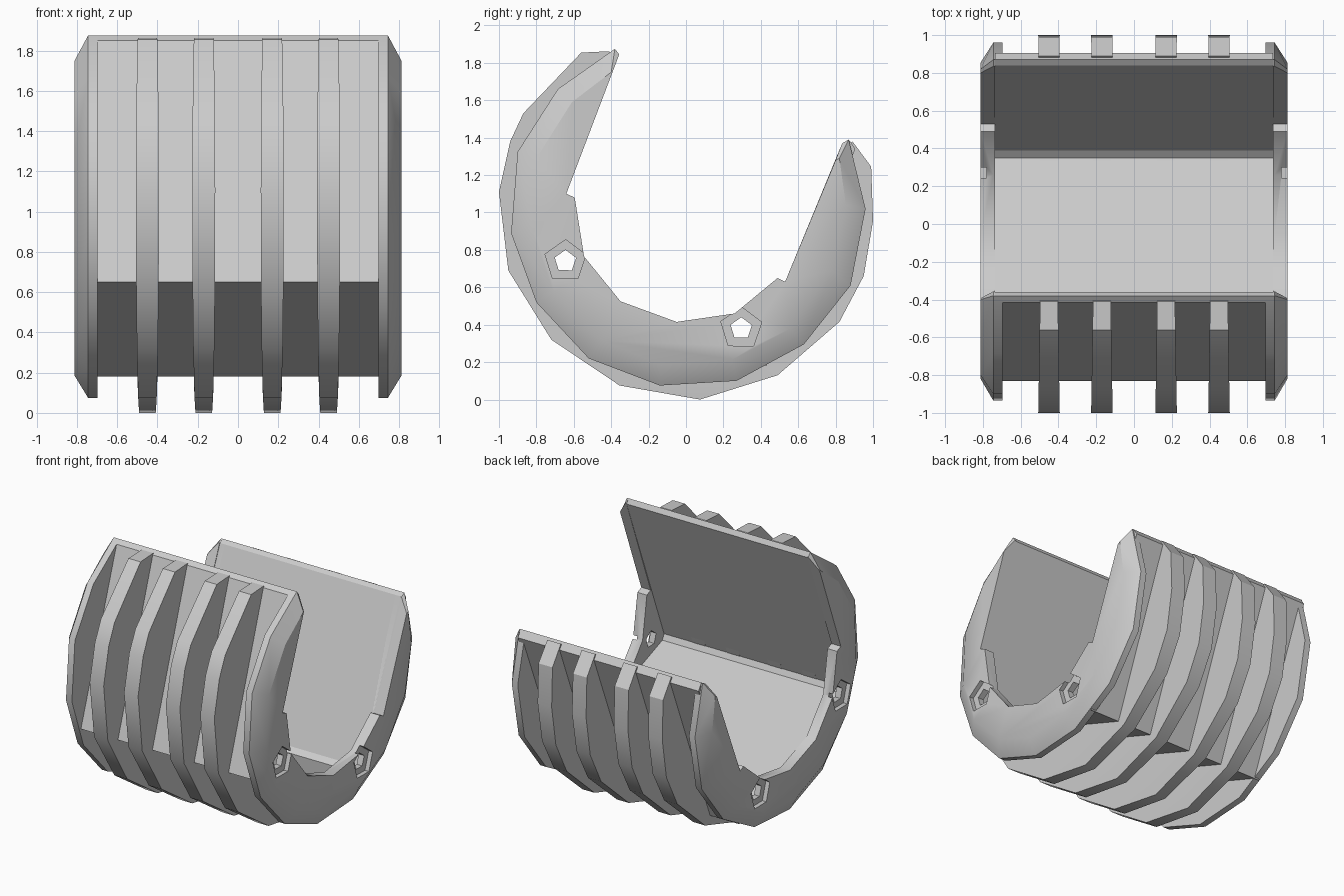
import bpy, bmesh, math
from mathutils import Vector
from mathutils.geometry import tessellate_polygon

cube = bpy.data.objects.get("Cube")
if cube:
    bpy.data.objects.remove(cube, do_unlink=True)

grey = bpy.data.materials.new("light_grey")
grey.use_nodes = True
grey.diffuse_color = (0.6, 0.6, 0.6, 1)
grey.node_tree.nodes["Principled BSDF"].inputs["Base Color"].default_value = (0.6, 0.6, 0.6, 1)


def loft(name, loops):
    """Skin matching closed loops of (x, y, z) points and cap both ends."""
    bm = bmesh.new()
    rings = [[bm.verts.new(p) for p in loop] for loop in loops]
    n = len(rings[0])
    for a, b in zip(rings, rings[1:]):
        for i in range(n):
            j = (i + 1) % n
            bm.faces.new((a[i], a[j], b[j], b[i]))
    for ring in (rings[0], rings[-1]):
        flat = [Vector((v.co.y, v.co.z, 0)) for v in ring]
        for tri in tessellate_polygon([flat]):
            bm.faces.new([ring[i] for i in tri])
    bmesh.ops.recalc_face_normals(bm, faces=bm.faces)
    mesh = bpy.data.meshes.new(name)
    bm.to_mesh(mesh)
    bm.free()
    mesh.materials.append(grey)
    obj = bpy.data.objects.new(name, mesh)
    bpy.context.collection.objects.link(obj)
    return obj


def at(x, profile):
    return [(x, y, z) for y, z in profile]


def smooth(obj):
    bpy.ops.object.select_all(action='DESELECT')
    obj.select_set(True)
    bpy.context.view_layer.objects.active = obj
    bpy.ops.object.shade_smooth_by_angle(angle=math.radians(32))


# Side profiles as (y, z), outer paths run front to back, inner paths back to front
shell_out = [(-.38, 1.875), (-.415, 1.85), (-.83, .65), (.43, .18), (.905, 1.34), (.87, 1.39)]
shell_in = [(.84, 1.37), (.39, .285), (.35, .255), (-.775, .68), (-.795, .72), (-.36, 1.84)]
rim = [(-.38, 1.875), (-.685, 1.66), (-.90, 1.325), (-.935, .89), (-.80, .52), (-.52, .22),
       (-.14, .075), (.27, .10), (.63, .295), (.88, .61), (.96, 1.02), (.87, 1.39)]
rim_small = [(-.40, 1.75), (-.61, 1.59), (-.80, 1.29), (-.82, .90), (-.71, .58), (-.45, .315),
             (-.13, .185), (.25, .215), (.56, .38), (.78, .69), (.855, 1.04), (.82, 1.29)]
opening = [(.53, .63), (.49, .65), (.26, .46), (-.05, .415), (-.35, .525),
           (-.545, .765), (-.595, 1.08), (-.64, 1.10)]
rib_out = [(-.41, 1.862), (-.56, 1.855), (-.87, 1.53), (-.94, 1.38), (-1, 1.11), (-.95, .69),
           (-.72, .32), (-.355, .075), (.075, 0), (.49, .13), (.82, .415), (.95, .66),
           (1, .955), (.99, 1.245), (.89, 1.38)]
rib_in = [(.86, 1.35), (.42, .23), (-.81, .675), (-.39, 1.84)]

# Thin angular trough
loft("trough_shell", [at(-.735, shell_out + shell_in), at(.735, shell_out + shell_in)])

# Four curved ribs, widest at the sides
for k, x in enumerate((-.45, -.17, .17, .45)):
    profile = rib_out + rib_in
    half = [.04 + .017 * abs(y) for y, z in profile]
    smooth(loft(f"rib_{k + 1}", [[(x + s * h, y, z) for (y, z), h in zip(profile, half)]
                                 for s in (-1, 1)]))


def cut_hole(obj, x0, x1, y, z, radius):
    """Cut a five-sided pocket or hole along x."""
    ring = [(y + radius * math.cos(math.tau * i / 5 + .3), z + radius * math.sin(math.tau * i / 5 + .3))
            for i in range(5)]
    cutter = loft("cutter", [at(x0, ring), at(x1, ring)])
    mod = obj.modifiers.new("hole", 'BOOLEAN')
    mod.operation = 'DIFFERENCE'
    mod.solver = 'EXACT'
    mod.object = cutter
    bpy.context.view_layer.update()
    cut = bpy.data.meshes.new_from_object(obj.evaluated_get(bpy.context.evaluated_depsgraph_get()))
    obj.modifiers.clear()
    obj.data = cut
    bpy.data.objects.remove(cutter, do_unlink=True)


# End rims and bevelled end plates with recessed bolt holes
for side, s in (("left", 1), ("right", -1)):
    smooth(loft(f"{side}_rim", [at(s * x, rim + shell_in) for x in (.697, .735)]))
    wide = rim + [(.835, 1.37)] + opening + [(-.357, 1.845)]
    narrow = rim_small + [(.80, 1.28)] + opening + [(-.393, 1.75)]
    plate = loft(f"{side}_end_plate", [at(s * .735, wide), at(s * .745, wide), at(s * .812, narrow)])
    for y, z in ((-.645, .74), (.295, .38)):
        cut_hole(plate, s * .78, s * .9, y, z, .115)
        cut_hole(plate, s * .70, s * .9, y, z, .06)
    smooth(plate)
